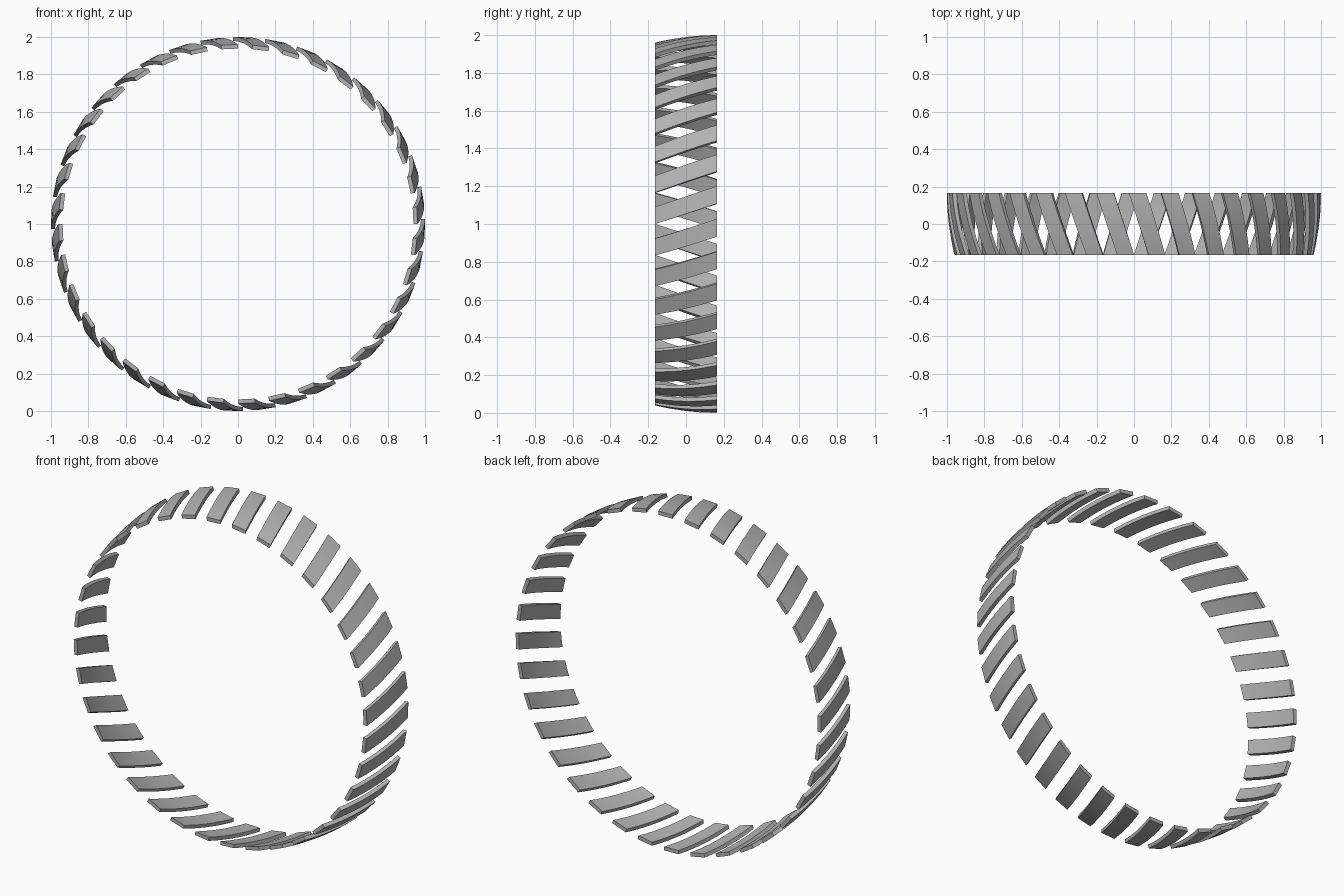
import bpy, bmesh, math
from math import radians, sin, cos

cube = bpy.data.objects.get("Cube")
if cube:
    bpy.data.objects.remove(cube)

COUNT = 36          # slats around the ring
HALF = 0.165        # half depth of the ring
THICK = 0.022       # slat thickness
WIDTH = radians(5.4)
SKEW = radians(6.2) # twist from front end to back end
STEPS = 10

grey = bpy.data.materials.new("mid grey")
grey.use_nodes = True
colour = (0.45, 0.45, 0.45, 1)
grey.diffuse_color = colour
grey.node_tree.nodes["Principled BSDF"].inputs["Base Color"].default_value = colour


def slat_mesh():
    """One skewed slat, bowed inward toward the front."""
    bm = bmesh.new()
    rings = []
    for i in range(STEPS + 1):
        t = i / STEPS                       # 0 at front, 1 at back
        y = -HALF + 2 * HALF * t
        outer = 1 - 0.04 * (1 - t) ** 2
        start = radians(90) + SKEW * t
        ring = []
        for r, a in ((outer, start), (outer, start + WIDTH),
                     (outer - THICK, start + WIDTH), (outer - THICK, start)):
            ring.append(bm.verts.new((r * cos(a), y, r * sin(a))))
        rings.append(ring)
    for a, b in zip(rings, rings[1:]):
        for k in range(4):
            n = (k + 1) % 4
            bm.faces.new((a[k], a[n], b[n], b[k]))
    bm.faces.new(rings[0])
    bm.faces.new(rings[-1][::-1])
    bmesh.ops.recalc_face_normals(bm, faces=bm.faces)
    mesh = bpy.data.meshes.new("slat")
    bm.to_mesh(mesh)
    bm.free()
    mesh.materials.append(grey)
    return mesh


# Ring of slats sharing one mesh
mesh = slat_mesh()
slats = []
for i in range(COUNT):
    slat = bpy.data.objects.new(f"slat_{i + 1:02d}", mesh)
    slat.location.z = 1
    slat.rotation_euler.y = math.tau * i / COUNT
    bpy.context.collection.objects.link(slat)
    slats.append(slat)

# Smooth along the bow, crisp at the edges
bpy.ops.object.select_all(action="DESELECT")
slats[0].select_set(True)
bpy.context.view_layer.objects.active = slats[0]
bpy.ops.object.shade_smooth_by_angle(angle=radians(30))
